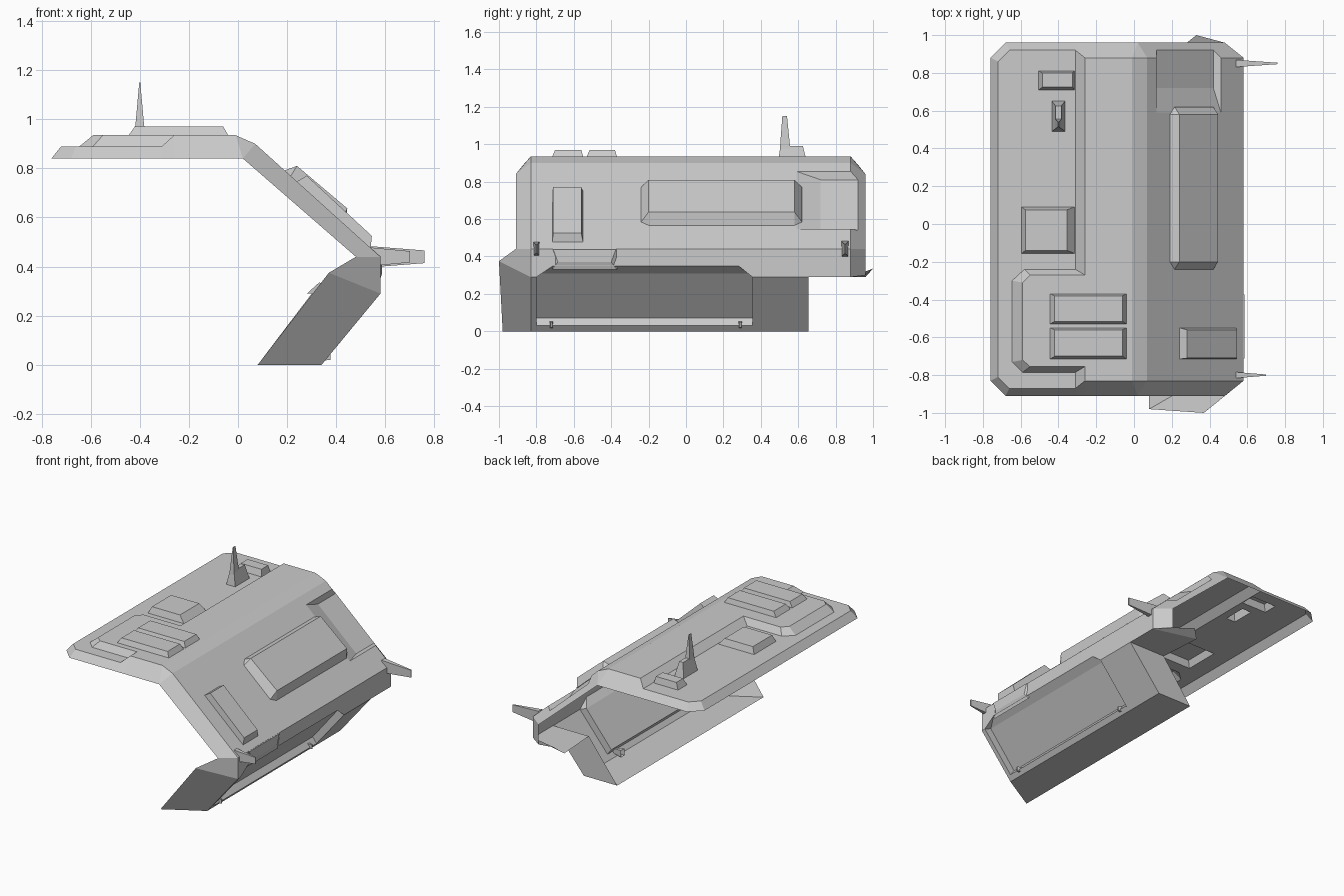
import bpy, bmesh

if "Cube" in bpy.data.objects:
    bpy.data.objects.remove(bpy.data.objects["Cube"])


def build(name, faces):
    """Weld a set of polygons into one flat-shaded sheet object."""
    bm = bmesh.new()
    for pts in faces:
        bm.faces.new([bm.verts.new(p) for p in pts])
    bmesh.ops.remove_doubles(bm, verts=bm.verts, dist=0.0005)
    bmesh.ops.recalc_face_normals(bm, faces=bm.faces)
    me = bpy.data.meshes.new(name)
    bm.to_mesh(me)
    bm.free()
    ob = bpy.data.objects.new(name, me)
    bpy.context.collection.objects.link(ob)
    return ob


def unique(pts):
    return list(dict.fromkeys(pts))


def loft(a, b):
    """Polygons between two matching chains of points."""
    return [unique((a[i], a[i + 1], b[i + 1], b[i])) for i in range(len(a) - 1)]


def holed(outline, holes, normal=(0, 0, 1)):
    """Flat sheet with openings, as a list of triangles."""
    bm = bmesh.new()
    for loop in [outline] + holes:
        vs = [bm.verts.new(p) for p in loop]
        for a, b in zip(vs, vs[1:] + vs[:1]):
            bm.edges.new((a, b))
    bmesh.ops.triangle_fill(bm, edges=bm.edges[:], use_beauty=True, normal=normal)
    tris = [[tuple(v.co) for v in f.verts] for f in bm.faces]
    bm.free()
    return tris


def at_z(pts, z):
    return [(x, y, z) for x, y in pts]


def along(y, pts):
    return [(x, y, z) for x, z in pts]


def rect(x0, x1, y0, y1, z0, z1=None):
    """Rectangle whose height runs from z0 at x0 to z1 at x1."""
    z1 = z0 if z1 is None else z1
    return [(x0, y0, z0), (x1, y0, z1), (x1, y1, z1), (x0, y1, z0)]


def on_slope(pts):
    return [(x, y, .90 - (x - .07) * .902) for x, y in pts]


def frustum(name, base, top):
    """Raised panel: tapered walls and a cap, open underneath."""
    return build(name, loft(base + base[:1], top + top[:1]) + [unique(top)])


YF, YB = -0.83, 0.88

# raised panels on the deck: base rectangle and top rectangle
panels = {
    "deck_panel_a": (rect(-.445, -.04, -.53, -.37, .935), rect(-.42, -.06, -.515, -.38, .97)),
    "deck_panel_b": (rect(-.445, -.04, -.715, -.55, .935), rect(-.42, -.06, -.70, -.56, .97)),
    "ledge_panel": (rect(-.595, -.315, -.155, .09, .89), rect(-.575, -.355, -.14, .075, .935)),
    "ledge_box": (rect(-.505, -.315, .71, .81, .89), rect(-.485, -.325, .725, .80, .935)),
    "antenna_mount": (rect(-.435, -.365, .49, .65, .89), rect(-.415, -.385, .505, .625, .99)),
}
for name, (base, top) in panels.items():
    frustum(name, base, top)
holes = [p[0] for p in panels.values()]

# top deck: low ledge, raised area, and the sloped step between them
step_low = at_z([(-.31, .92), (-.31, -.24), (-.58, -.24), (-.645, -.30), (-.645, -.73),
                 (-.59, -.785), (-.31, -.785), (-.31, -.87)], .89)
step_high = at_z([(-.26, YB), (-.26, -.27), (-.55, -.27), (-.59, -.31), (-.59, -.72),
                  (-.55, -.755), (-.26, -.755), (-.26, YF)], .935)
ledge_rim = at_z([(-.31, -.87), (-.66, -.87), (-.72, -.81), (-.72, .86), (-.66, .92), (-.31, .92)], .89)
base_rim = at_z([(-.31, -.91), (-.68, -.91), (-.76, -.83), (-.76, .88), (-.68, .96), (-.31, .96)], .84)
deck = holed(step_low + ledge_rim[1:-1], holes[2:])
deck += holed(step_high + at_z([(-.01, YF), (-.01, YB)], .935), holes[:2])
deck += loft(step_low, step_high) + loft(ledge_rim, base_rim)
for y, yl, ye in ((YF, -.87, -.91), (YB, .92, .96)):
    deck.append([(-.31, yl, .89), (-.26, y, .935), (-.26, ye, .84), (-.31, ye, .84)])
build("top_deck", deck)

# front flange following the whole C-shaped profile
front_outer = along(YF, [(-.26, .935), (-.01, .935), (.07, .90), (.58, .44), (.58, .29), (.34, 0)])
front_inner = along(-.91, [(-.26, .84), (.02, .84), (.02, .84), (.48, .44)]) + \
    [(.37, -1.0, .375), (.08, -.98, 0)]
build("front_flange", loft(front_outer, front_inner))

# raised panels on the slope
ends = [(.19, -.20), (.215, -.24), (.42, -.24), (.44, -.20), (.44, .58), (.42, .62), (.215, .62), (.19, .58)]
long_top = [p for p in rect(.24, .445, -.20, .58, .81, .637) for _ in range(2)]
long_top = long_top[1:] + long_top[:1]
long_top = [long_top[-1], long_top[0], long_top[1], long_top[2]] + long_top[3:7]
frustum("long_slope_panel", on_slope(ends), long_top)
short_base = on_slope([(.24, -.715), (.54, -.715), (.54, -.55), (.24, -.55)])
frustum("short_slope_panel", short_base, rect(.28, .545, -.71, -.56, .77, .525))

# sloped face with an open corner recess
slope = [
    [(-.01, YF, .935), (.07, YF, .90), (.07, YB, .90), (-.01, YB, .935)],
    on_slope([(.07, YF), (.58, YF), (.58, YB), (.46, YB), (.46, .59), (.12, .59), (.12, YB), (.07, YB)]),
    rect(.12, .42, .72, .92, .81, .54),
    [(.12, .59, .855), (.46, .59, .548), (.42, .72, .54), (.12, .72, .81)],
    [(.12, .59, .855), (.12, .72, .81), (.12, .92, .81), (.12, YB, .855)],
    [(.46, .59, .548), (.42, .72, .54), (.42, .92, .54), (.46, YB, .548)],
]
build("sloped_face", slope)

# back flange, dipping where the recess runs out, plus its lower lip
back = loft(along(YB, [(-.26, .935), (-.01, .935), (.07, .90)]),
            along(.96, [(-.26, .84), (.02, .84), (.02, .84)]))
back += [
    [(.07, YB, .90), (.12, YB, .855), (.12, .92, .81), (.42, .92, .54), (.46, YB, .548),
     (.58, YB, .44), (.48, .96, .44), (.02, .96, .84)],
    [(.58, YB, .44), (.58, YB, .29), (.48, .96, .30), (.48, .96, .44)],
    [(.58, YB, .29), (.28, .96, .29), (.33, 1.0, .335), (.48, .96, .30)],
    [(.58, YB, .29), (.58, .655, .29), (.30, .655, .29), (.28, .96, .29)],
]
build("back_flange", back)

# upright band with a notched lower edge
band = [(YF, .44), (YB, .44), (YB, .29), (.355, .29), (.28, .35), (-.71, .35), (-.80, .29), (YF, .29)]
build("upright_band", [[(.58, y, z) for y, z in band]])

# lower arm: recessed outer panel, flat back end and foot
recess = [(.53, .31), (.335, .07), (.365, .03), (.34, 0)]
ya, yb, ye = -.80, .355, .655
arm = loft([(.58, -.71, .35)] + along(ya, recess), [(.58, .28, .35)] + along(yb, recess))
for y, yn in ((ya, -.71), (yb, .28)):
    arm.append(along(y, [(.58, .29)] + recess[:3]))
    arm.append([(.58, y, .29), (.58, yn, .35), (.53, y, .31)])
for y0, y1 in ((YF, ya), (yb, ye)):
    arm.append([(.58, y0, .29), (.58, y1, .29), (.34, y1, 0), (.34, y0, 0)])
arm += [
    along(ye, [(.58, .29), (.34, 0), (.08, 0), (.30, .29)]),
    [(.34, YF, 0), (.34, ye, 0), (.08, ye, 0), (.08, -.98, 0)],
]
build("lower_arm", arm)

# antenna
frustum("antenna", rect(-.42, -.38, .50, .56, .95), rect(-.402, -.398, .515, .54, 1.15))

# block hanging in the notch
frustum("notch_block",
        [(.572, y, z) for y, z in ((-.715, .33), (-.37, .33), (-.37, .44), (-.715, .44))],
        [(.586, y, z) for y, z in ((-.685, .37), (-.40, .37), (-.375, .438), (-.71, .438))])


# pointed pegs facing right
def peg(name, y, z, x0, x1, w, h):
    def ring(x, a, b):
        return [(x, y - a, z - b), (x, y + a, z - b), (x, y + a, z + b), (x, y - a, z + b)]
    frustum(name, ring(x0, w, h), ring(x1, w * .2, h * .6))


peg("back_peg", .85, .44, .54, .76, .019, .043)
peg("front_peg", -.80, .44, .54, .70, .016, .038)
for i, y in enumerate((-.72, .29)):
    peg(f"lower_peg_{i + 1}", y, .035, .29, .377, .02, .024)
